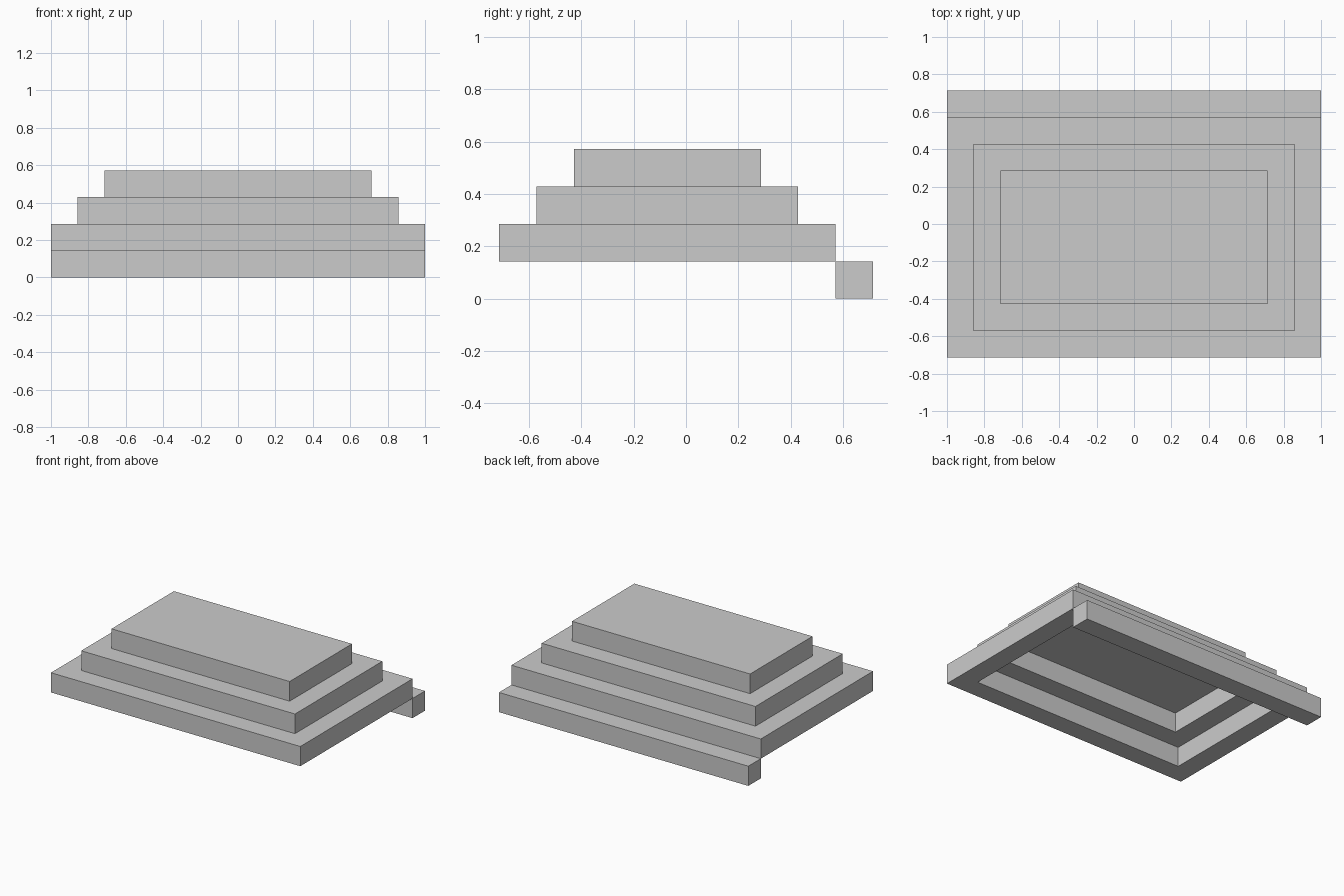
import bpy, bmesh

if "Cube" in bpy.data.objects:
    bpy.data.objects.remove(bpy.data.objects["Cube"])

U = 1 / 7  # module: every step is one unit high and one unit deep


def new_object(name, bm):
    bmesh.ops.recalc_face_normals(bm, faces=bm.faces)
    mesh = bpy.data.meshes.new(name)
    bm.to_mesh(mesh)
    bm.free()
    obj = bpy.data.objects.new(name, mesh)
    bpy.context.collection.objects.link(obj)
    return obj


def ring(bm, x, y0, y1, z):
    corners = ((-x, y0), (x, y0), (x, y1), (-x, y1))
    return [bm.verts.new((cx * U, cy * U, z * U)) for cx, cy in corners]


def slab(name, x, y0, y1, z):
    """Solid box, one unit high, dimensions in units."""
    bm = bmesh.new()
    low, high = ring(bm, x, y0, y1, z), ring(bm, x, y0, y1, z + 1)
    bm.faces.new(low)
    bm.faces.new(high)
    for i in range(4):
        j = (i + 1) % 4
        bm.faces.new((low[i], low[j], high[j], high[i]))
    return new_object(name, bm)


def frame(name, x, y0, y1, z):
    """Rectangular frame, one unit wide and high, dimensions in units."""
    bm = bmesh.new()
    loops = [ring(bm, x, y0, y1, z), ring(bm, x, y0, y1, z + 1),
             ring(bm, x - 1, y0 + 1, y1 - 1, z + 1),
             ring(bm, x - 1, y0 + 1, y1 - 1, z)]
    for k in range(4):
        a, b = loops[k], loops[(k + 1) % 4]
        for i in range(4):
            j = (i + 1) % 4
            bm.faces.new((a[i], a[j], b[j], b[i]))
    return new_object(name, bm)


# Low bar along the back edge
slab("back_bar", 7, 4, 5, 0)

# Two open stepped frames
frame("lower_frame", 7, -5, 4, 1)
frame("middle_frame", 6, -4, 3, 2)

# Solid cap
slab("top_slab", 5, -3, 2, 3)
